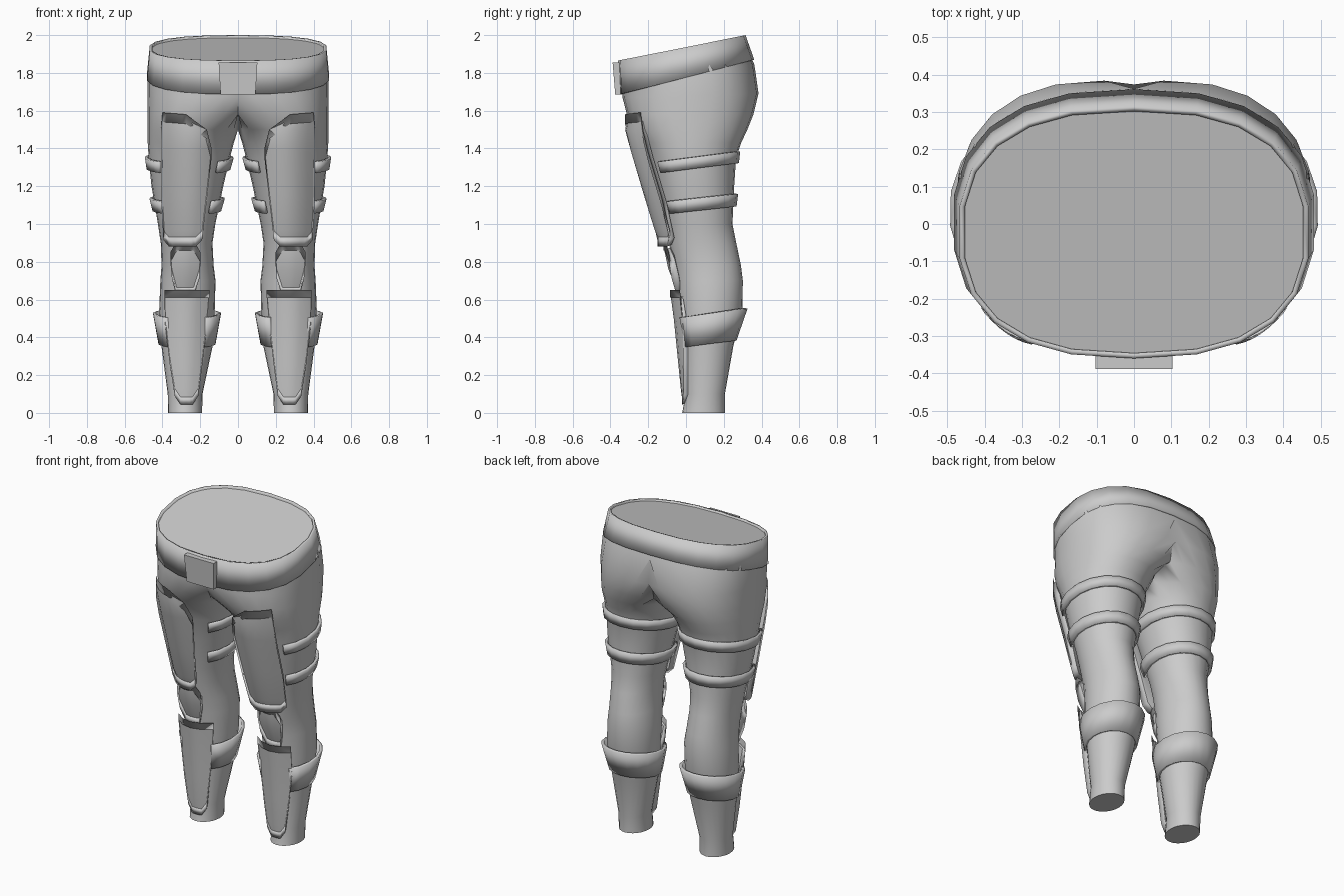
import bpy, bmesh, math

cube = bpy.data.objects.get("Cube")
if cube:
    bpy.data.objects.remove(cube)

grey = bpy.data.materials.new("plain_grey")
grey.use_nodes = True
grey.diffuse_color = (0.6, 0.6, 0.6, 1)
grey.node_tree.nodes["Principled BSDF"].inputs["Base Color"].default_value = (0.6, 0.6, 0.6, 1)

# Body sections: height, centre x, radius x, centre y, radius y, tilt, squareness
BODY = [
    (0.00, .28, .09, .093, .113, 0, 2),
    (0.10, .28, .092, .102, .104, 0, 2),
    (0.35, .27, .135, .115, .135, 0, 2),
    (0.55, .27, .147, .130, .168, 0, 2),
    (0.70, .265, .146, .125, .176, 0, 2),
    (0.78, .267, .138, .113, .178, 0, 2),
    (0.90, .272, .137, .088, .178, 0, 2),
    (1.00, .272, .152, .070, .176, 0, 2),
    (1.20, .268, .19, .050, .205, 0, 2.1),
    (1.35, .258, .215, .035, .23, 0, 2.1),
    (1.43, .25, .228, .030, .262, 0, 2.1),
    (1.50, .235, .243, .025, .30, 0, 2.2),
    (1.58, .17, .31, .022, .335, 0, 2.3),
    (1.68, .08, .40, .024, .36, .03, 2.4),
    (1.80, 0, .48, .012, .35, .12, 2.5),
    (1.925, 0, .46, -.022, .325, .2, 2.5),
]


def section(z):
    """Interpolated body section at a height."""
    for a, b in zip(BODY, BODY[1:]):
        if a[0] <= z <= b[0]:
            t = (z - a[0]) / (b[0] - a[0])
            return [p + (q - p) * t for p, q in zip(a, b)]


def ring(sec, angles, grow=0.0):
    z, cx, rx, cy, ry, tilt, sq = sec
    points = []
    for a in angles:
        c, s = math.cos(a), math.sin(a)
        x = cx + (rx + grow) * math.copysign(abs(c) ** (2 / sq), c)
        y = cy + (ry + grow) * math.copysign(abs(s) ** (2 / sq), s)
        points.append((x, y, z + tilt * y))
    return points


def turn(n, start=0.0, sweep=360.0, closed=True):
    steps = n if closed else n - 1
    return [math.radians(start + sweep * i / steps) for i in range(n)]


def sheet(bm, rows, closed):
    """Skin rows of points, bottom row first."""
    grid = [[bm.verts.new(p) for p in row] for row in rows]
    n = len(rows[0])
    for low, high in zip(grid, grid[1:]):
        for j in range(n if closed else n - 1):
            k = (j + 1) % n
            quad = (low[j], low[k], high[k], high[j])
            # Leave the centre plane open for mirroring
            if any(abs(v.co.x) > 1e-5 for v in quad):
                bm.faces.new(quad)
    return grid


def finish(bm, name, mirror=True, thick=0.0, offset=1, angle=35):
    mesh = bpy.data.meshes.new(name)
    bm.to_mesh(mesh)
    bm.free()
    mesh.materials.append(grey)
    ob = bpy.data.objects.new(name, mesh)
    bpy.context.collection.objects.link(ob)
    if thick:
        mod = ob.modifiers.new("thickness", 'SOLIDIFY')
        mod.thickness, mod.offset = thick, offset
    if mirror:
        ob.modifiers.new("mirror", 'MIRROR')
    bpy.ops.object.select_all(action='DESELECT')
    ob.select_set(True)
    bpy.context.view_layer.objects.active = ob
    bpy.ops.object.shade_smooth_by_angle(angle=math.radians(angle))
    return ob


# Trousers: one leg and half the hips, mirrored
bm = bmesh.new()
rows = [[(max(0, x), y, z) for x, y, z in ring(s, turn(24))] for s in BODY]
grid = sheet(bm, rows, True)
bm.faces.new(list(reversed(grid[0])))
bm.faces.new(grid[-1])
bmesh.ops.remove_doubles(bm, verts=bm.verts, dist=1e-5)
finish(bm, "trousers", angle=50)

# Belt band, leaning forward
bm = bmesh.new()
low = (1.775, 0, .472, .005, .343, .26, 2.5)
high = (1.935, 0, .457, -.022, .324, .2, 2.5)
sheet(bm, [ring(low, turn(22, 90)), ring(high, turn(22, 90))], True)
finish(bm, "belt", mirror=False, thick=.014)

# Buckle block
bm = bmesh.new()
bmesh.ops.create_cube(bm, size=1)
for v in bm.verts:
    up = v.co.z > 0
    v.co = (v.co.x * (.205 if up else .185), -.36 + v.co.y * .045 + (-.006 if up else .008),
            1.77 + v.co.z * .17)
finish(bm, "buckle", mirror=False)


def strap(name, z, height, tilt, gap, grow_low, grow_high):
    """Band round the back of the leg, open at the front."""
    angles = turn(15, -90 + gap, 360 - 2 * gap, closed=False)
    bm = bmesh.new()
    rows = []
    for dz, grow in ((-height / 2, grow_low), (height / 2, grow_high)):
        s = section(z + dz)
        s[0], s[5] = z + dz, tilt
        rows.append(ring(s, angles, grow))
    sheet(bm, rows, False)
    finish(bm, name, thick=.016)


strap("upper_thigh_strap", 1.32, .06, .13, 42, .003, .006)
strap("lower_thigh_strap", 1.10, .065, .11, 42, .003, .008)
strap("calf_strap", .43, .16, .15, 35, .002, .022)


def plate(name, rows, cols, mid, bend, rim, rise, thick):
    """Curved armour plate; rows are inner x, z, outer x, z, front y."""
    bm = bmesh.new()
    pts = []
    for xi, zi, xo, zo, y in rows:
        line = []
        for j in range(cols + 1):
            t = j / cols
            x = xi + (xo - xi) * t
            line.append((x, y + bend * (x - mid) ** 2, zi + (zo - zi) * t))
        pts.append(line)
    sheet(bm, pts, False)
    bmesh.ops.inset_region(bm, faces=bm.faces[:], use_boundary=True, use_even_offset=True,
                           thickness=rim, depth=rise)
    finish(bm, name, thick=thick, offset=-1, angle=28)


plate("thigh_plate", [
    (.225, .93, .365, .93, -.15),
    (.19, .965, .395, .965, -.165),
    (.168, 1.15, .405, 1.15, -.222),
    (.14, 1.40, .408, 1.38, -.295),
    (.165, 1.50, .408, 1.49, -.322),
    (.275, 1.58, .40, 1.59, -.325),
], 6, .25, 3.8, .018, .012, .05)

plate("knee_pad", [
    (.235, .665, .325, .665, -.055),
    (.205, .76, .35, .76, -.095),
    (.198, .85, .358, .85, -.115),
    (.235, .91, .325, .91, -.12),
], 3, .28, 4, .022, .016, .05)

plate("shin_plate", [
    (.24, .085, .305, .085, -.022),
    (.21, .13, .335, .13, -.028),
    (.188, .30, .362, .30, -.045),
    (.165, .50, .385, .50, -.065),
    (.152, .65, .39, .65, -.085),
], 4, .275, 4, .016, .01, .04)
